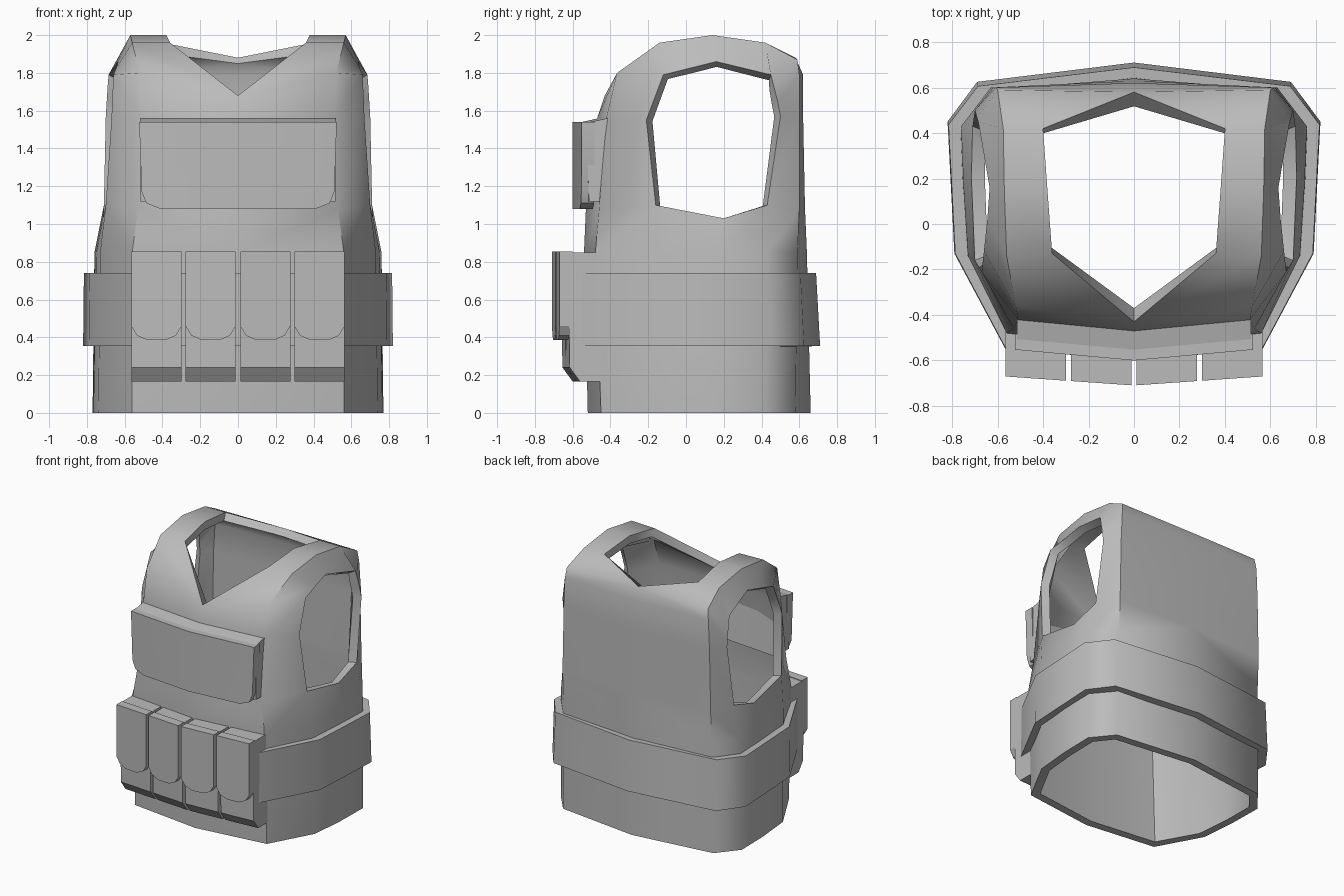
import bpy, bmesh, math

cube = bpy.data.objects.get("Cube")
if cube:
    bpy.data.objects.remove(cube, do_unlink=True)

# Single flat colour
grey = bpy.data.materials.new("plain_grey")
grey.use_nodes = True
COLOUR = (0.5, 0.5, 0.5, 1)
grey.diffuse_color = COLOUR
grey.node_tree.nodes["Principled BSDF"].inputs["Base Color"].default_value = COLOUR


def finish(name, bm, angle, thickness=0):
    """Mirror the +x half, thicken it if asked, and shade it."""
    mesh = bpy.data.meshes.new(name)
    bm.to_mesh(mesh)
    bm.free()
    obj = bpy.data.objects.new(name, mesh)
    bpy.context.collection.objects.link(obj)
    mesh.materials.append(grey)
    mirror = obj.modifiers.new("mirror", 'MIRROR')
    mirror.use_clip = True
    if thickness:
        solid = obj.modifiers.new("thickness", 'SOLIDIFY')
        solid.thickness = thickness
        solid.offset = -1
        solid.use_even_offset = True
    bpy.ops.object.select_all(action='DESELECT')
    obj.select_set(True)
    bpy.context.view_layer.objects.active = obj
    bpy.ops.object.convert(target='MESH')
    bpy.ops.object.shade_smooth_by_angle(angle=math.radians(angle))
    return obj


def add_grid(bm, rows):
    """Quads between rows of points; columns run left to right seen from outside."""
    grid = [[bm.verts.new(p) for p in row] for row in rows]
    for low, high in zip(grid, grid[1:]):
        for i in range(len(low) - 1):
            bm.faces.new((low[i], low[i + 1], high[i + 1], high[i]))


def extrude(name, outline, axis, start, end, bend):
    """Prism along x (outline in y, z) or y (outline in x, z), swept back by |x|."""
    bm = bmesh.new()
    ends = []
    for d in (start, end):
        pts = [(d, a, z) if axis == 'x' else (a, d, z) for a, z in outline]
        ends.append([bm.verts.new((x, y + bend * abs(x), z)) for x, y, z in pts])
    n = len(outline)
    for i in range(n):
        j = (i + 1) % n
        bm.faces.new((ends[0][i], ends[0][j], ends[1][j], ends[1][i]))
    for loop in ends:
        bm.faces.new(loop)
    bmesh.ops.recalc_face_normals(bm, faces=bm.faces)
    # Open the prism on the centre plane, where its mirror image joins
    inner = [f for f in bm.faces if all(abs(v.co.x) < 1e-5 for v in f.verts)]
    bmesh.ops.delete(bm, geom=inner, context='FACES')
    return finish(name, bm, 30)


# Vest shell: torso rings from the hem up to the bottom of the armhole
hem = [(0, -.52, 0), (.56, -.45, 0), (.74, -.12, 0), (.765, .15, 0),
       (.77, .42, 0), (.64, .58, 0), (0, .66, 0)]
waist = [(0, -.54, .85), (.56, -.48, .85), (.73, -.14, .85), (.75, .17, .85),
         (.76, .43, .85), (.63, .59, .85), (0, .64, .85)]
chest = [(0, -.53, 1.08), (.53, -.46, 1.08), (.70, -.16, 1.10), (.715, .20, 1.03),
         (.71, .43, 1.10), (.63, .60, 1.08), (0, .63, 1.08)]

# Strap strip: up the front, over the shoulder, down the back
strap = [
    chest[:3],
    [(0, -.47, 1.56), (.51, -.42, 1.57), (.67, -.21, 1.55)],
    [(0, -.43, 1.68), (.52, -.365, 1.80), (.66, -.12, 1.79)],
    [(.36, -.13, 1.96), (.56, -.14, 1.96), (.645, .02, 1.825)],
    [(.38, .14, 2.0), (.57, .14, 2.0), (.635, .16, 1.86)],
    [(.40, .42, 1.96), (.575, .42, 1.96), (.685, .45, 1.79)],
    [(0, .58, 1.88), (.60, .59, 1.87), (.69, .465, 1.73)],
    [(0, .62, 1.79), (.61, .60, 1.79), (.695, .485, 1.65)],
    [(0, .62, 1.57), (.62, .60, 1.57), (.70, .50, 1.57)],
    [chest[6], chest[5], chest[4]],
]
bm = bmesh.new()
add_grid(bm, [hem, waist, chest])
add_grid(bm, strap)
bmesh.ops.remove_doubles(bm, verts=bm.verts, dist=0.0005)
finish("vest_shell", bm, 52, 0.06)

# Waist belt
bm = bmesh.new()
plan = [(0, -.59), (.56, -.56), (.79, -.13), (.82, .45), (.69, .625), (0, .71)]
add_grid(bm, [[(x, y, .355) for x, y in plan],
              [(x * .995, y * .97 if y > 0 else y, .74) for x, y in plan]])
finish("waist_belt", bm, 52, 0.07)

# Wide chest pouch and its flap
extrude("chest_pouch", [(-.56, 1.12), (-.575, 1.535), (-.44, 1.565), (-.40, 1.12)],
        'x', 0, .515, .09)
extrude("chest_pouch_flap", [(0, 1.08), (.41, 1.08), (.485, 1.11), (.51, 1.17),
                             (.523, 1.54), (0, 1.54)], 'y', -.60, -.53, .09)

# Four waist pouches with rounded flaps, made as mirrored pairs
for label, x0, x1 in (("inner", .012, .277), ("outer", .298, .565)):
    extrude(label + "_pouch_pair", [(-.48, .165), (-.60, .165), (-.655, .24),
                                    (-.665, .85), (-.50, .85)], 'x', x0, x1, .07)
    flap = [(x0, .855), (x0, .46), (x0 + .03, .41), (x0 + .085, .385),
            (x1 - .085, .385), (x1 - .03, .41), (x1, .46), (x1, .855)]
    extrude(label + "_pouch_flap_pair", flap, 'y', -.71, -.64, .07)
